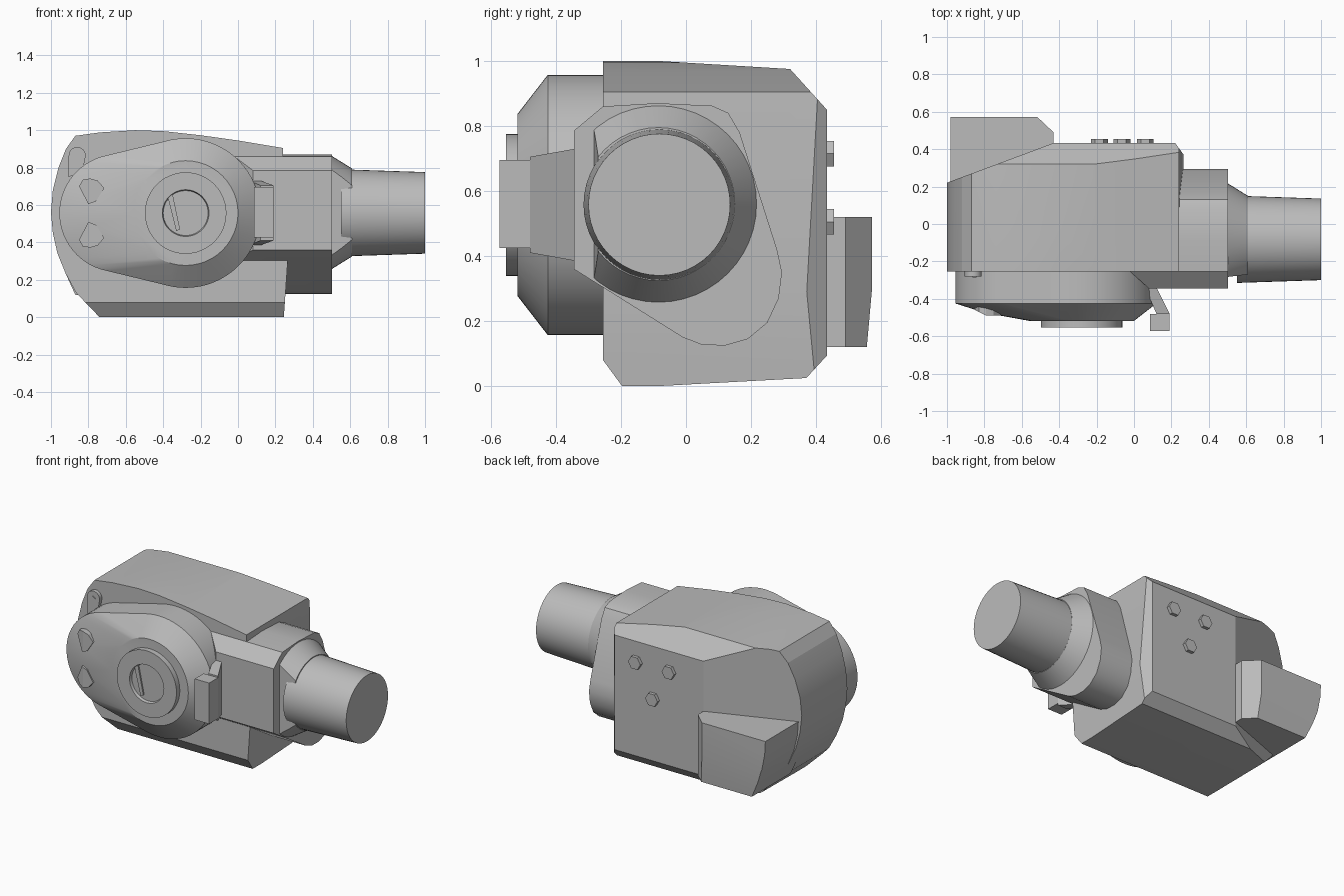
import bpy, bmesh, math
from mathutils import Vector

if "Cube" in bpy.data.objects:
    bpy.data.objects.remove(bpy.data.objects["Cube"], do_unlink=True)

grey = bpy.data.materials.new("matte grey")
grey.use_nodes = True
grey.diffuse_color = (0.5, 0.5, 0.5, 1)
grey.node_tree.nodes["Principled BSDF"].inputs["Base Color"].default_value = (0.5, 0.5, 0.5, 1)


def finish(bm, name, angle=22):
    bmesh.ops.recalc_face_normals(bm, faces=bm.faces)
    mesh = bpy.data.meshes.new(name)
    bm.to_mesh(mesh)
    bm.free()
    mesh.materials.append(grey)
    ob = bpy.data.objects.new(name, mesh)
    bpy.context.collection.objects.link(ob)
    bpy.ops.object.select_all(action='DESELECT')
    ob.select_set(True)
    bpy.context.view_layer.objects.active = ob
    bpy.ops.object.shade_smooth_by_angle(angle=math.radians(angle))
    return ob


def prism(points, axis, start, end):
    """Extrude an outline along x or y; y outlines are (x, z), x outlines (y, z)."""
    bm = bmesh.new()
    place = {'x': lambda a, b: (start, a, b), 'y': lambda a, b: (a, start, b)}[axis]
    face = bm.faces.new([bm.verts.new(place(a, b)) for a, b in points])
    moved = bmesh.ops.extrude_face_region(bm, geom=[face], use_keep_orig=True)['geom']
    step = (end - start, 0, 0) if axis == 'x' else (0, end - start, 0)
    bmesh.ops.translate(bm, vec=step, verts=[v for v in moved if isinstance(v, bmesh.types.BMVert)])
    return bm


def cut(bm, point, normal):
    """Slice away everything on the side the normal points to, and cap the cut."""
    geom = bm.verts[:] + bm.edges[:] + bm.faces[:]
    res = bmesh.ops.bisect_plane(bm, geom=geom, plane_co=point, plane_no=normal, clear_outer=True)
    edges = [e for e in res['geom_cut'] if isinstance(e, bmesh.types.BMEdge)]
    bmesh.ops.holes_fill(bm, edges=edges, sides=0)


def hull(points):
    bm = bmesh.new()
    verts = [bm.verts.new(p) for p in points]
    res = bmesh.ops.convex_hull(bm, input=verts)
    loose = [v for v in res['geom_interior'] if isinstance(v, bmesh.types.BMVert)]
    bmesh.ops.delete(bm, geom=loose, context='VERTS')
    bmesh.ops.dissolve_limit(bm, angle_limit=0.01, verts=bm.verts, edges=bm.edges)
    return bm


def circle(a, b, r, n=48):
    return [(a + r * math.cos(2 * math.pi * i / n), b + r * math.sin(2 * math.pi * i / n))
            for i in range(n)]


def lathe(profile, axis, centre, n=48):
    """Stack circles (position, radius) along x or y, closed at both ends."""
    bm = bmesh.new()
    rings = []
    for t, r in profile:
        ring = circle(centre[0], centre[1], r, n)
        rings.append([bm.verts.new((t, a, b) if axis == 'x' else (a, t, b)) for a, b in ring])
    for lo, hi in zip(rings, rings[1:]):
        for i in range(n):
            j = (i + 1) % n
            bm.faces.new((lo[i], lo[j], hi[j], hi[i]))
    bm.faces.new(rings[0])
    bm.faces.new(rings[-1])
    return bm


# Main housing: side profile trimmed by chamfer planes
left_arc = [(-0.74, 0), (-0.865, 0.13), (-0.92, 0.23), (-0.965, 0.34), (-0.99, 0.45),
            (-1.0, 0.56), (-0.99, 0.68), (-0.96, 0.8), (-0.92, 0.9), (-0.87, 0.97)]
top_arc = [(-0.74, 0.988), (-0.55, 1.0), (-0.4, 0.995), (-0.2, 0.973), (0, 0.945), (0.24, 0.905)]
bm = prism(left_arc + top_arc + [(0.265, 0.29), (0.245, 0)], 'y', -0.255, 0.5)
for point, normal in [
        ((0, 0.433, 0.5), (0, 1, 0)),
        ((0, 0.32, 0.975), (0, 0.105, 0.095)),
        ((0, 0.425, 0.085), (0, 0.06, -0.055)),
        ((0, -0.2, 0.005), (0, -0.075, -0.055)),
        ((0, -0.09, 0), (0, 0.025, -0.46)),
        ((0, -0.09, 1), (0, 0.025, 0.41)),
        ((-0.43, 0.433, 0), (-0.205, 0.55, 0)),
        ((0.22, 0.433, 0), (0.055, 0.04, 0))]:
    cut(bm, point, Vector(normal).normalized())
finish(bm, "main_housing", 12)

# Lower rear bulge, following the curved end of the housing
bulge = [(-0.87, 0.12), (-0.92, 0.23), (-0.955, 0.33), (-0.975, 0.43), (-0.98, 0.52),
         (-0.43, 0.52), (-0.43, 0.12)]
bm = prism(bulge, 'y', 0.15, 0.572)
cut(bm, (-0.43, 0.49, 0), Vector((0.085, 0.09, 0)).normalized())
cut(bm, (-0.95, 0.572, 0.3), Vector((0, 1, -0.09)).normalized())
finish(bm, "rear_bulge", 12)

# Front cover: teardrop rim closing to a round boss
CX, CZ = -0.28, 0.557
rim = circle(CX, CZ, 0.4, 64) + circle(-0.64, CZ, 0.315, 64)
pts = [(a, y, b) for y in (-0.24, -0.425) for a, b in rim]
pts += [(a, -0.518, b) for a, b in circle(CX, CZ, 0.28)]
pts += [(-0.8, -0.474, CZ + s * 0.08) for s in (-1, 1)]
finish(hull(pts), "front_cover")

# Dial with a recessed centre and a slanted grip
finish(lathe([(-0.5, 0.218), (-0.553, 0.218), (-0.553, 0.125), (-0.535, 0.12)],
             'y', (CX, CZ)), "dial")
grip = [(-0.375, 0.64), (-0.35, 0.66), (-0.31, 0.47), (-0.33, 0.46)]
finish(prism(grip, 'y', -0.53, -0.545), "dial_grip")

# Pair of lugs on the cover
lug = [(-0.85, 0.70), (-0.83, 0.735), (-0.79, 0.742), (-0.75, 0.73), (-0.715, 0.69),
       (-0.76, 0.62), (-0.8, 0.605)]
for side, name in ((1, "upper_lug"), (-1, "lower_lug")):
    outline = [(x, CZ + side * (z - CZ)) for x, z in lug]
    bm = prism(outline, 'y', -0.42, -0.49)
    cut(bm, (-0.84, -0.465, 0), Vector((-0.5, -1, 0)).normalized())
    finish(bm, name)

# Corner tab with a small stud
tab = [(x, -y, z) for y in (0.24, 0.28) for x, z in
       circle(-0.86, 0.865, 0.045, 24) + [(-0.905, 0.75), (-0.83, 0.78)]]
finish(hull(tab), "corner_tab")
finish(lathe([(-0.27, 0.014), (-0.286, 0.014)], 'y', (-0.857, 0.865), 3), "corner_stud")

# Latch: wide pad on a tapered arm
finish(hull([(x, y, z) for x in (0.085, 0.19) for y in (-0.573, -0.48)
             for z in (0.425, 0.695)]), "latch_pad")
arm = [(x, -0.48, z) for x in (0.12, 0.19) for z in (0.41, 0.705)]
arm += [(x, -0.34, z) for x in (0.06, 0.12) for z in (0.385, 0.73)]
finish(hull(arm), "latch_arm")

# Neck: rounded drop-shaped block joining the housing to the spout
drop = [(-0.345, 0.36), (-0.345, 0.785), (-0.255, 0.86), (-0.09, 0.87), (0.08, 0.862),
        (0.13, 0.84), (0.165, 0.78), (0.28, 0.42), (0.295, 0.35), (0.285, 0.27), (0.25, 0.195),
        (0.19, 0.145), (0.12, 0.125), (0.05, 0.127), (-0.01, 0.15)]
bm = prism(drop, 'x', -0.1, 0.502)
cut(bm, (0.08, -0.345, 0), Vector((-0.09, -0.1, 0)).normalized())
finish(bm, "neck", 28)

# Spout: flared collar trimmed flush with the neck, then a slightly tapered tube
bm = lathe([(0.48, 0.305), (0.502, 0.302), (0.61, 0.235)], 'x', (-0.085, 0.56))
cut(bm, (0, -0.343, 0), Vector((0.12, -1, 0)).normalized())
finish(bm, "spout_collar")
finish(lathe([(0.55, 0.233), (0.61, 0.231), (1.0, 0.218)], 'x', (-0.082, 0.558)), "spout_tube")

# Three hexagonal bolts on the back
for i, (x, z) in enumerate([(0.06, 0.715), (-0.185, 0.715), (-0.065, 0.505)]):
    finish(lathe([(0.41, 0.045), (0.455, 0.045)], 'y', (x, z), 6), f"rear_bolt_{i + 1}")
